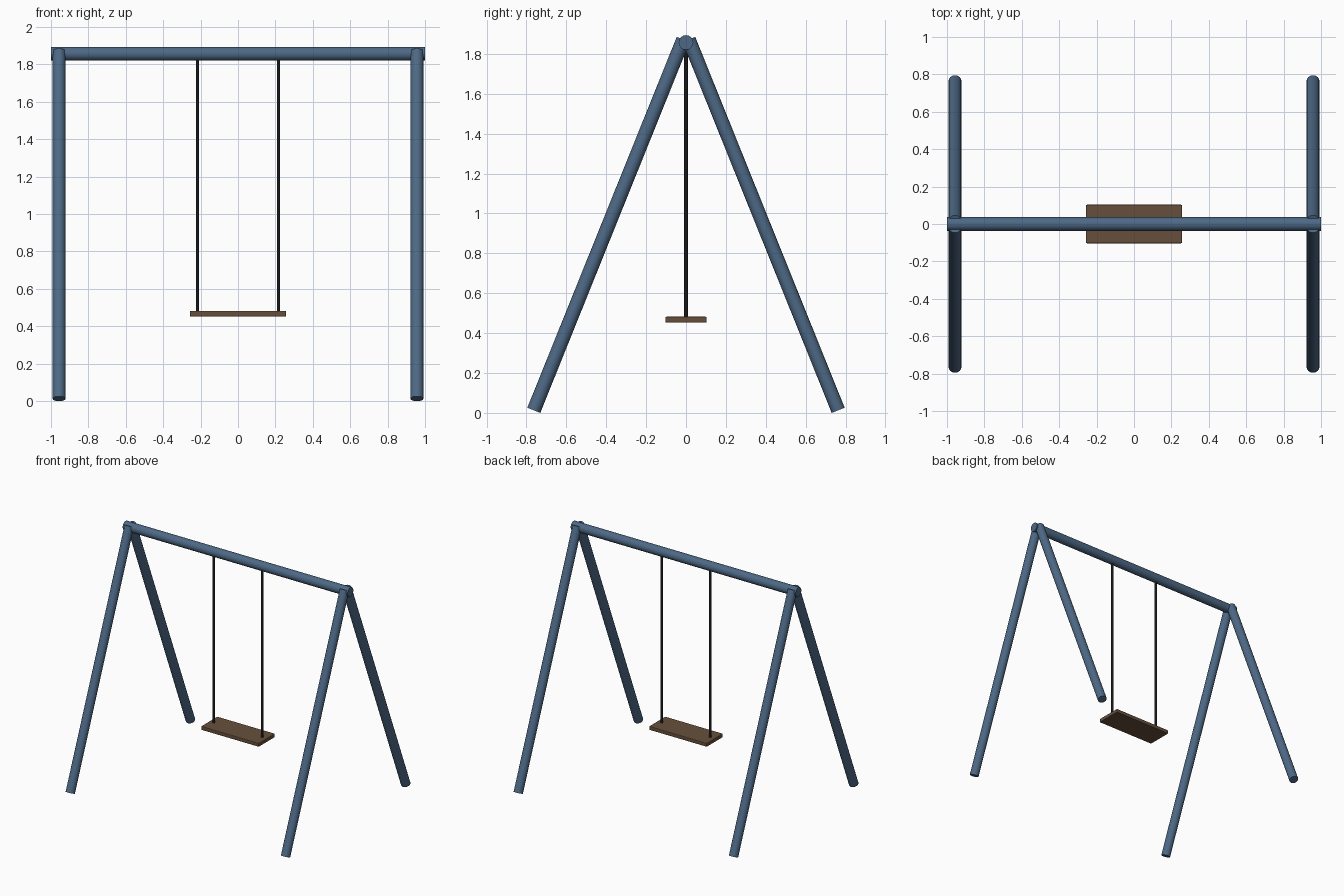
import bpy
import math
from mathutils import Vector

old = bpy.data.objects.get("Cube")
if old:
    bpy.data.objects.remove(old, do_unlink=True)


def material(name, rgb):
    mat = bpy.data.materials.new(name)
    mat.use_nodes = True
    color = (*rgb, 1.0)
    mat.diffuse_color = color
    mat.node_tree.nodes["Principled BSDF"].inputs["Base Color"].default_value = color
    return mat


blue = material("blue_paint", (0.075, 0.14, 0.235))
wood = material("brown_wood", (0.135, 0.078, 0.043))
dark = material("dark_rope", (0.035, 0.033, 0.032))


def rod(name, start, end, radius, mat, sides=16):
    """Round rod between two points."""
    a, b = Vector(start), Vector(end)
    axis = b - a
    bpy.ops.mesh.primitive_cylinder_add(vertices=sides, radius=radius,
                                        depth=axis.length, location=(a + b) / 2)
    ob = bpy.context.object
    ob.name = name
    ob.rotation_euler = axis.to_track_quat("Z", "Y").to_euler()
    ob.data.materials.append(mat)
    bpy.ops.object.shade_smooth_by_angle(angle=math.radians(35))
    return ob


# Top beam
BEAM_Z = 1.857
rod("top_beam", (-1, 0, BEAM_Z), (1, 0, BEAM_Z), 0.037, blue)

# Splayed legs and swing ropes, mirrored left and right
for side, sx in (("left", 1), ("right", -1)):
    for end, sy in (("front", -1), ("back", 1)):
        rod(f"{end}_{side}_leg", (sx * 0.957, sy * 0.763, 0.013),
            (sx * 0.957, sy * 0.014, 1.872), 0.035, blue)
    rod(f"{side}_rope", (sx * 0.216, 0, 0.475), (sx * 0.216, 0, BEAM_Z),
        0.009, dark, 10)

# Seat board with softened edges
bpy.ops.mesh.primitive_cube_add(size=1, location=(0, 0, 0.467))
seat = bpy.context.object
seat.name = "seat"
seat.scale = (0.514, 0.206, 0.03)
bpy.ops.object.transform_apply(location=False, rotation=False, scale=True)
seat.data.materials.append(wood)
bevel = seat.modifiers.new("soft_edges", "BEVEL")
bevel.width = 0.005
bevel.segments = 2
